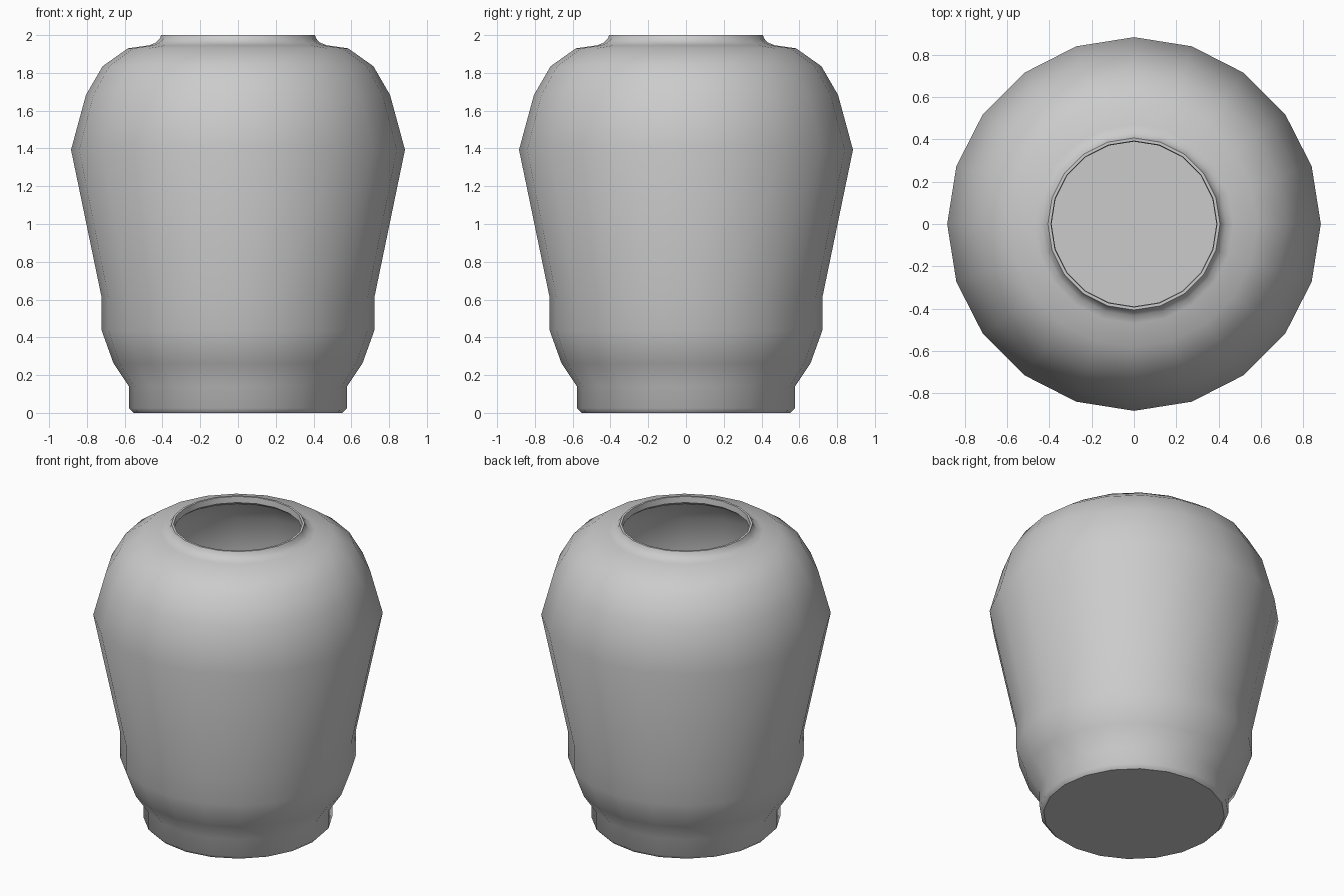
import bpy, bmesh, math

if "Cube" in bpy.data.objects:
    bpy.data.objects.remove(bpy.data.objects["Cube"])

SIDES = 20

# Outer profile (radius, height) from foot to rim
outer = [(0.553, 0), (0.577, 0.025), (0.577, 0.14), (0.659, 0.262),
         (0.722, 0.437), (0.722, 0.611), (0.884, 1.393), (0.805, 1.683),
         (0.717, 1.835), (0.583, 1.93), (0.47, 1.946), (0.435, 1.96),
         (0.415, 1.98), (0.407, 2.0)]
# Rim lip, then the hollow interior down to the floor
inner = [(0.393, 2.0), (0.39, 1.96), (0.42, 1.935), (0.575, 1.91),
         (0.70, 1.82), (0.785, 1.675), (0.862, 1.393), (0.70, 0.611),
         (0.70, 0.437), (0.64, 0.27), (0.555, 0.145), (0.55, 0.025)]

bm = bmesh.new()
rings = []
for r, z in outer + inner:
    rings.append([bm.verts.new((r * math.cos(2 * math.pi * i / SIDES),
                                r * math.sin(2 * math.pi * i / SIDES), z))
                  for i in range(SIDES)])
for a, b in zip(rings, rings[1:]):
    for i in range(SIDES):
        j = (i + 1) % SIDES
        bm.faces.new((a[i], a[j], b[j], b[i]))

# Underside and interior floor
bm.faces.new(rings[0][::-1])
bm.faces.new(rings[-1])
bmesh.ops.recalc_face_normals(bm, faces=bm.faces)

mesh = bpy.data.meshes.new("vase")
bm.to_mesh(mesh)
bm.free()
vase = bpy.data.objects.new("vase", mesh)
bpy.context.collection.objects.link(vase)

# Smooth body with crisp foot and rim edges
bpy.context.view_layer.objects.active = vase
vase.select_set(True)
bpy.ops.object.shade_smooth_by_angle(angle=math.radians(45))
